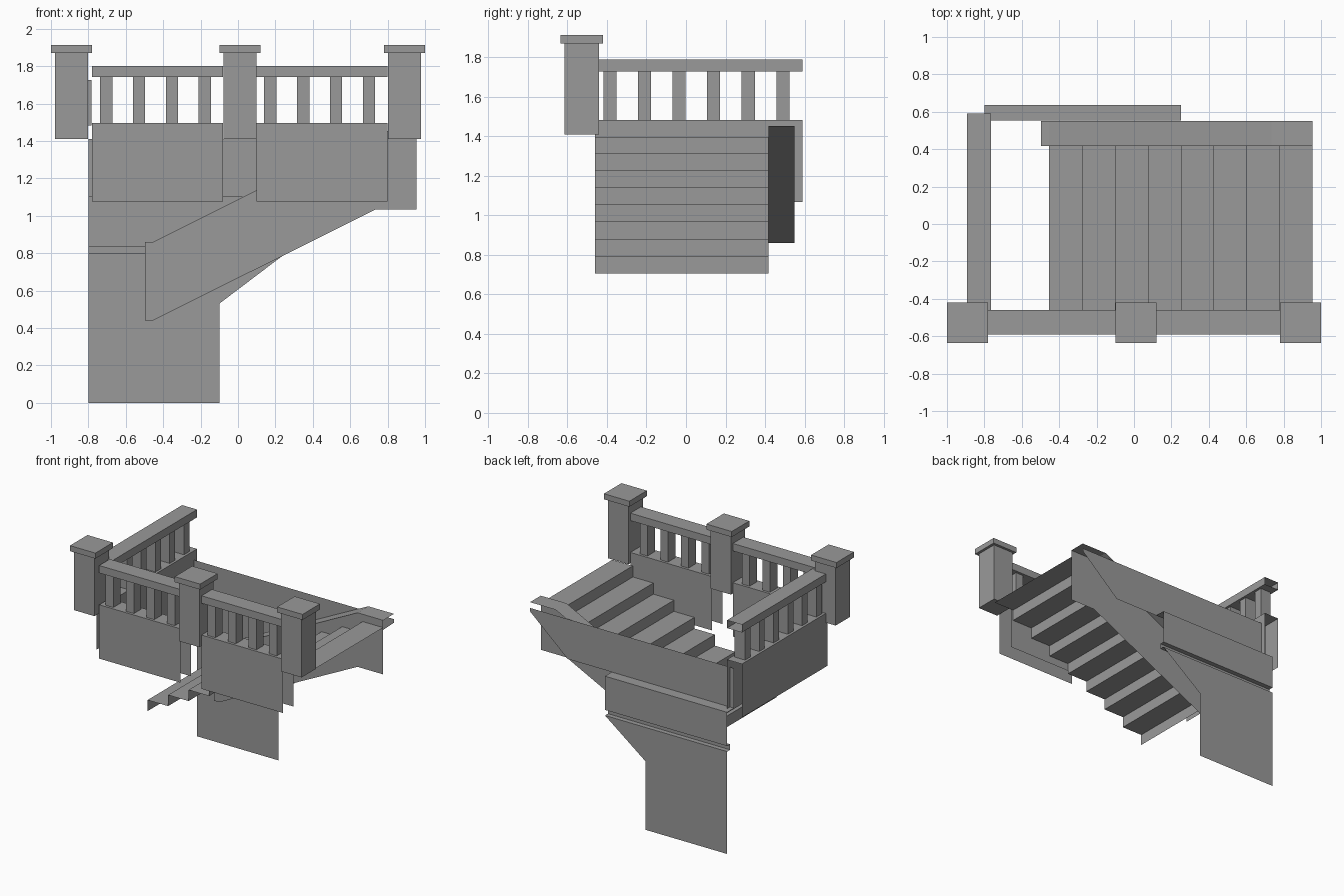
import bpy

if "Cube" in bpy.data.objects:
    bpy.data.objects.remove(bpy.data.objects["Cube"])

# Dark grey shared by all parts
grey = bpy.data.materials.new("stone_grey")
grey.diffuse_color = (0.32, 0.32, 0.32, 1)
grey.use_nodes = True
grey.node_tree.nodes["Principled BSDF"].inputs["Base Color"].default_value = grey.diffuse_color

def mesh(name, verts, faces):
    me = bpy.data.meshes.new(name)
    me.from_pydata(verts, [], faces)
    me.materials.append(grey)
    me.update()
    ob = bpy.data.objects.new(name, me)
    bpy.context.collection.objects.link(ob)
    return ob

def ribbon(name, profile, axis, a, b, closed=False):
    """Open-ended sheet: profile swept along x (y,z points) or y (x,z points)."""
    def place(p, t):
        return (t, p[0], p[1]) if axis == 'x' else (p[0], t, p[1])
    n = len(profile)
    verts = [place(p, a) for p in profile] + [place(p, b) for p in profile]
    faces = []
    for i in range(n if closed else n - 1):
        j = (i + 1) % n
        f = (i, n + i, n + j, j)
        faces.append(f if axis == 'x' else f[::-1])
    return mesh(name, verts, faces)

def plate(name, points, y, back=True):
    """Flat polygon of (x, z) points, listed anticlockwise seen from the front."""
    idx = list(range(len(points)))
    return mesh(name, [(x, y, z) for x, z in points], [idx[::-1] if back else idx])

def box(name, x0, x1, y0, y1, z0, z1):
    v = [(x, y, z) for z in (z0, z1) for x, y in ((x0, y0), (x1, y0), (x1, y1), (x0, y1))]
    f = [(3, 2, 1, 0), (4, 5, 6, 7)] + [(i, (i + 1) % 4, 4 + (i + 1) % 4, 4 + i) for i in range(4)]
    return mesh(name, v, f)

def railing(name, axis, c0, c1, a, b, z, centres):
    """Hollow base panel, balusters and top rail between a and b."""
    base, top, under, rail = z
    panel = [(c0, base), (c0, top), (c1, top), (c1, base)]
    tube = [(c0, under), (c0, rail), (c1, rail), (c1, under)]
    ribbon(name + "_panel", panel, axis, a, b)
    ribbon(name + "_rail", tube, axis, a, b, closed=True)
    m = (c0 + c1) / 2
    for i, c in enumerate(centres):
        s, d = (c - 0.033, c + 0.033), (m - 0.045, m + 0.045)
        xs, ys = (s, d) if axis == 'x' else (d, s)
        box(f"{name}_baluster_{i + 1}", *xs, *ys, top, under)

# Posts with caps
for label, x in (("left", -0.89), ("middle", 0.01), ("right", 0.89)):
    box(label + "_post", x - 0.088, x + 0.088, -0.615, -0.44, 1.41, 1.87)
    box(label + "_post_cap", x - 0.109, x + 0.109, -0.635, -0.42, 1.87, 1.913)

# Railings
front_z = (1.077, 1.495, 1.742, 1.80)
railing("front_left", 'x', -0.59, -0.46, -0.78, -0.08, front_z,
        [-0.705 + 0.176 * i for i in range(4)])
railing("front_right", 'x', -0.59, -0.46, 0.10, 0.80, front_z,
        [0.172 + 0.176 * i for i in range(4)])
railing("side", 'y', -0.893, -0.765, -0.46, 0.59, (1.067, 1.482, 1.727, 1.788),
        [-0.385 + 0.175 * i for i in range(6)])

# Stair treads and risers
run, rise = 1.41 / 8, 0.0863
steps = [(-0.455, 0.706)]
for i in range(8):
    z = 0.706 + rise * (i + 1)
    steps += [(-0.455 + run * i, z), (-0.455 + run * (i + 1), z)]
ribbon("stairs", steps, 'y', -0.46, 0.418)

# Stringer: front sheet and sloping cap
top = [(-0.497, 0.86), (-0.455, 0.86), (0.735, 1.453), (0.955, 1.453)]
bottom = [(x, z - 0.42) for x, z in top]
plate("stringer_face", bottom + top[::-1], 0.418, back=False)
ribbon("stringer_cap", top, 'y', 0.418, 0.55)

# Back wall: upper sheet, stepped-out band, groove and lower sheet
plate("upper_wall", [(-0.8, 1.10), (0.63, 1.10), (0.955, 1.385), (0.955, 1.41), (-0.8, 1.41)], 0.553)
band = [(0.553, 1.10), (0.637, 1.10), (0.637, 0.838), (0.60, 0.838), (0.60, 0.795), (0.637, 0.795)]
ribbon("wall_band", band[::-1], 'x', -0.8, 0.25)
plate("lower_wall", [(-0.8, 0), (-0.1, 0), (-0.1, 0.53), (0.25, 0.795), (-0.8, 0.795)], 0.637)
